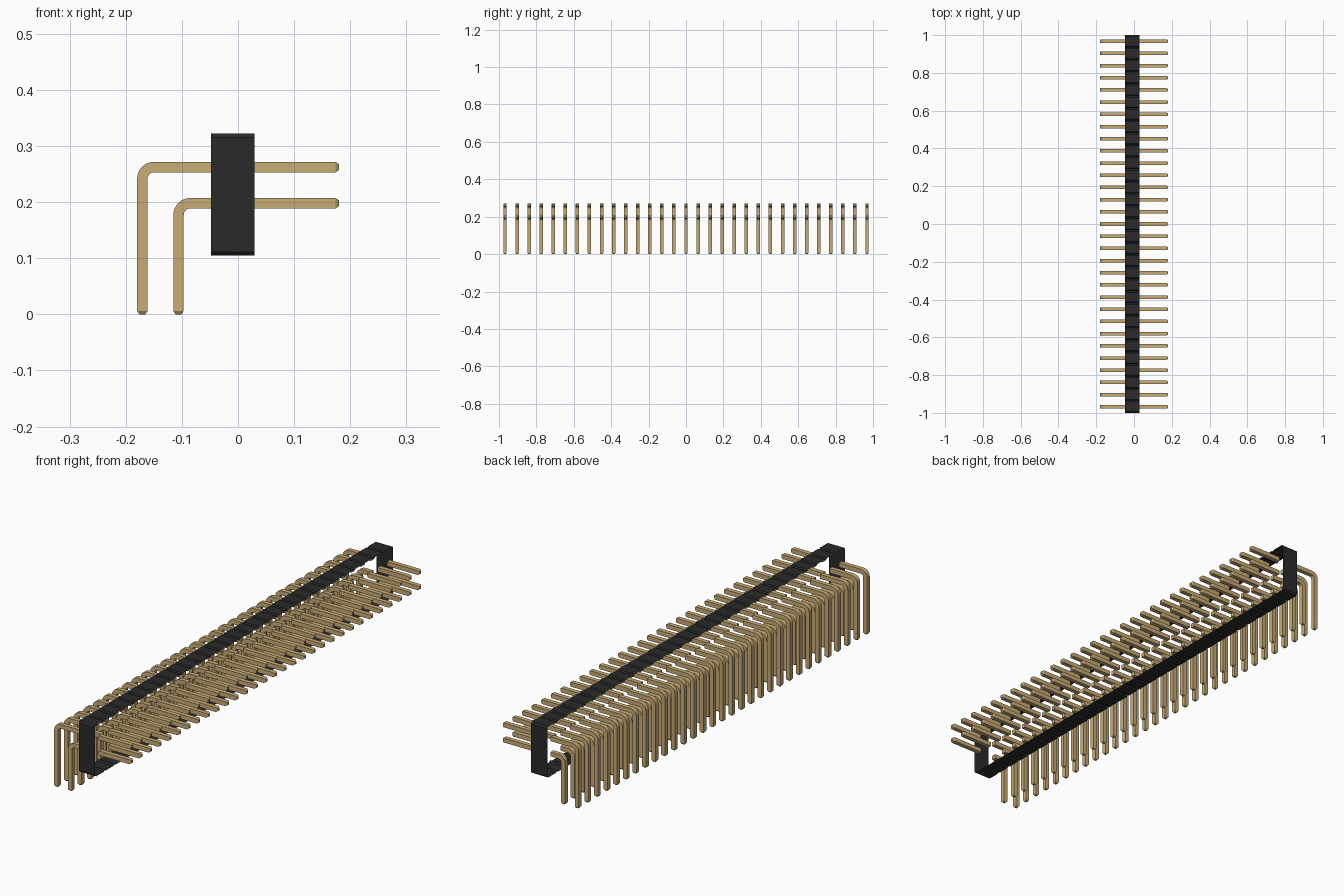
import bpy
import bmesh
from math import sin, cos, pi

cube = bpy.data.objects.get("Cube")
if cube:
    bpy.data.objects.remove(cube, do_unlink=True)

COUNT = 31
PITCH = 2 / COUNT
HALF = 0.0093              # half thickness of a pin
BACK, FRONT = -0.048, 0.029    # housing faces along x
BOTTOM, TOP = 0.105, 0.322
CHAMFER = 0.0065
TIP = 0.006


def material(name, color, roughness):
    mat = bpy.data.materials.new(name)
    mat.use_nodes = True
    mat.diffuse_color = (*color, 1)
    bsdf = mat.node_tree.nodes["Principled BSDF"]
    bsdf.inputs["Base Color"].default_value = (*color, 1)
    bsdf.inputs["Roughness"].default_value = roughness
    return mat


gold = material("pale_gold", (0.578, 0.413, 0.181), 0.5)
black = material("black_plastic", (0.023, 0.023, 0.023), 0.7)


def make_object(name, bm, mat):
    mesh = bpy.data.meshes.new(name)
    bm.to_mesh(mesh)
    bm.free()
    mesh.materials.append(mat)
    obj = bpy.data.objects.new(name, mesh)
    bpy.context.collection.objects.link(obj)
    return obj


def pin_row(name, path):
    """Sweep a square along (x, z, angle, half size) stations, then repeat it in y."""
    bm = bmesh.new()
    y0 = -1 + PITCH / 2
    rings = []
    for x, z, angle, h in path:
        nx, nz = -sin(angle), cos(angle)
        rings.append([bm.verts.new((x + nx * s * h, y0 + t * h, z + nz * s * h))
                      for s, t in ((-1, -1), (1, -1), (1, 1), (-1, 1))])
    for a, b in zip(rings, rings[1:]):
        for i in range(4):
            j = (i + 1) % 4
            bm.faces.new((a[i], a[j], b[j], b[i]))
    bm.faces.new(rings[0])
    bm.faces.new(rings[-1])
    bmesh.ops.recalc_face_normals(bm, faces=bm.faces)
    obj = make_object(name, bm, gold)
    array = obj.modifiers.new("row", 'ARRAY')
    array.count = COUNT
    array.use_relative_offset = False
    array.use_constant_offset = True
    array.constant_offset_displace = (0, PITCH, 0)
    bpy.ops.object.select_all(action='DESELECT')
    obj.select_set(True)
    bpy.context.view_layer.objects.active = obj
    bpy.ops.object.shade_smooth_by_angle(angle=pi / 6)


# Straight contacts and bent solder legs, one row of each per level
BEND = 0.021
STEPS = 8
for level, leg_x, z in (("lower", -0.106, 0.198), ("upper", -0.1705, 0.2625)):
    pin_row(level + "_contact_pins", [
        (FRONT, z, 0, HALF), (0.18 - TIP, z, 0, HALF), (0.18, z, 0, HALF * 0.55)])

    path = [(leg_x, 0, pi / 2, HALF * 0.55), (leg_x, TIP, pi / 2, HALF)]
    for i in range(STEPS + 1):
        a = pi / 2 * (1 - i / STEPS)
        path.append((leg_x + BEND - BEND * sin(a), z - BEND + BEND * cos(a), a, HALF))
    path.append((BACK, z, 0, HALF))
    pin_row(level + "_bent_legs", path)

# Housing: thin open shell around the pins, chamfered where units meet
upper, lower = [], []
for i in range(COUNT):
    y0, y1 = -1 + i * PITCH, -1 + (i + 1) * PITCH
    for y, inset in ((y0, CHAMFER), (y0 + CHAMFER, 0), (y1 - CHAMFER, 0)):
        upper.append((y, TOP - inset))
        lower.append((y, BOTTOM + inset))
upper.append((1, TOP - CHAMFER))
lower.append((1, BOTTOM + CHAMFER))
outline = lower + upper[::-1]

bm = bmesh.new()
back = [bm.verts.new((BACK, y, z)) for y, z in outline]
front = [bm.verts.new((FRONT, y, z)) for y, z in outline]
for i in range(len(outline)):
    j = (i + 1) % len(outline)
    bm.faces.new((back[i], back[j], front[j], front[i]))
# Outline runs along the bottom first, so orient the faces outward by position
for face in bm.faces:
    face.normal_update()
    middle = face.calc_center_median()
    middle.x = 0
    middle.z -= (TOP + BOTTOM) / 2
    if abs(middle.y) < 0.999:
        middle.y = 0
    if face.normal.dot(middle) < 0:
        face.normal_flip()
make_object("housing", bm, black)
